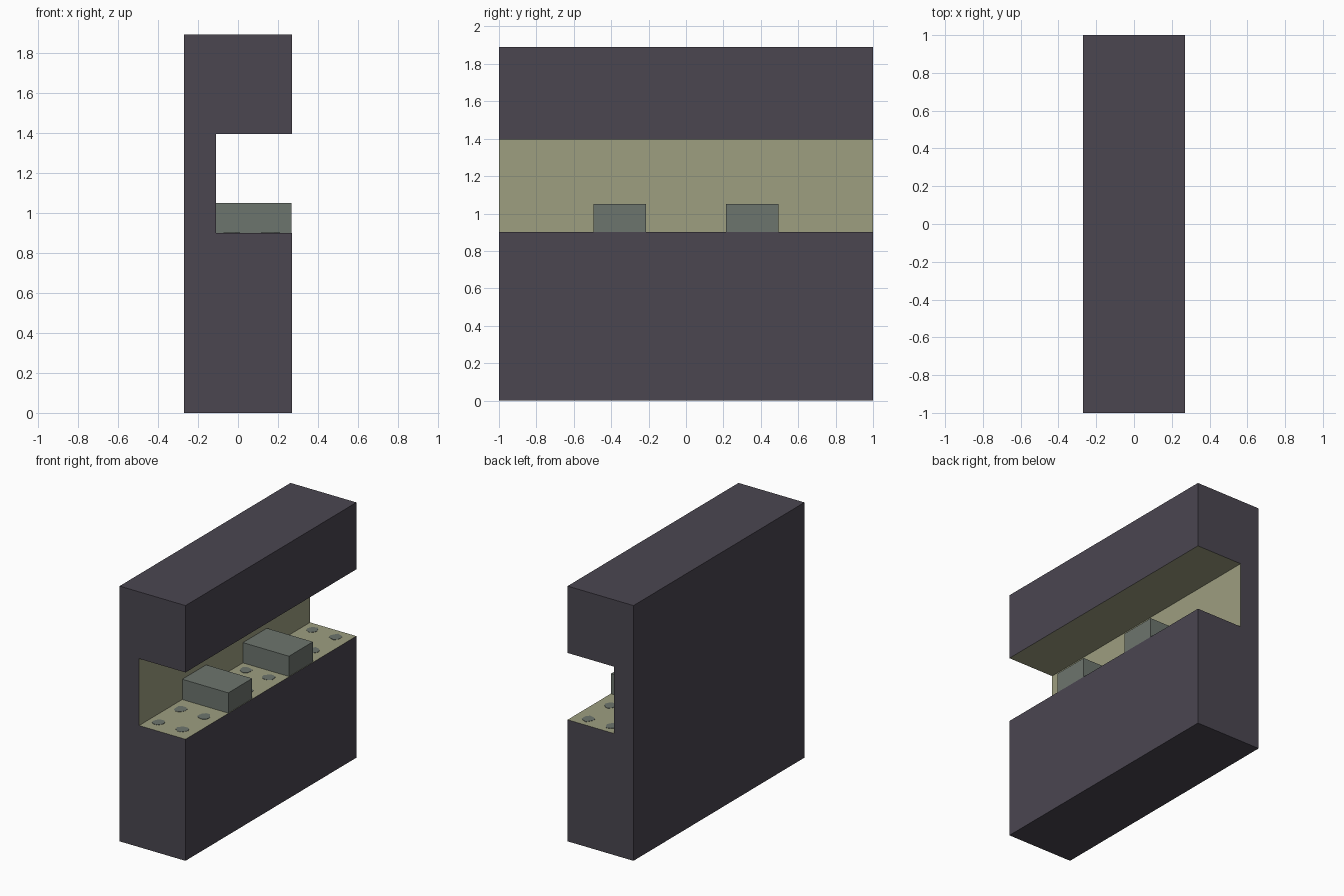
import bpy, bmesh, math, random

if "Cube" in bpy.data.objects:
    bpy.data.objects.remove(bpy.data.objects["Cube"])
random.seed(4)


def mat(name, r, g, b):
    m = bpy.data.materials.new(name)
    m.diffuse_color = (r, g, b, 1)
    m.use_nodes = True
    m.node_tree.nodes["Principled BSDF"].inputs["Base Color"].default_value = m.diffuse_color
    return m


DARK = mat("dark slate", 0.069, 0.061, 0.081)
OLIVE = mat("pale olive", 0.337, 0.342, 0.216)
GREY = mat("grey green", 0.152, 0.178, 0.155)


def prism(name, pts, axis, lo, hi, mats):
    """Extrude a flat outline along y (points are x,z) or z (points are x,y)."""
    put = (lambda p, t: (p[0], t, p[1])) if axis == "y" else (lambda p, t: (p[0], p[1], t))
    bm = bmesh.new()
    a = [bm.verts.new(put(p, lo)) for p in pts]
    b = [bm.verts.new(put(p, hi)) for p in pts]
    bm.faces.new(a)
    bm.faces.new(b[::-1])
    n = len(pts)
    for i in range(n):
        j = (i + 1) % n
        bm.faces.new((a[i], b[i], b[j], a[j]))
    bmesh.ops.recalc_face_normals(bm, faces=bm.faces[:])
    me = bpy.data.meshes.new(name)
    bm.to_mesh(me)
    bm.free()
    for m in mats:
        me.materials.append(m)
    ob = bpy.data.objects.new(name, me)
    bpy.context.collection.objects.link(ob)
    return ob


# Body: C-shaped profile with a slot open to +x
X0, XI, X1 = -0.27, -0.11, 0.27
SHELF, CEIL, TOP = 0.90, 1.395, 1.89
body = prism("body", [(X0, 0), (X1, 0), (X1, SHELF), (XI, SHELF),
                      (XI, CEIL), (X1, CEIL), (X1, TOP), (X0, TOP)],
             "y", -1, 1, [DARK, OLIVE])

# Slot lining: faces lying inside the slot, not the end caps
for f in body.data.polygons:
    c = f.center
    if abs(f.normal.y) < 0.5 and SHELF - 0.01 < c.z < CEIL + 0.01 and c.x > XI - 0.01:
        f.material_index = 1

# Two blocks on the shelf
for side, s in (("front", -1), ("back", 1)):
    y0, y1 = sorted((s * 0.215, s * 0.495))
    prism(side + "_block", [(XI, SHELF), (X1 - 0.003, SHELF),
                            (X1 - 0.003, 1.05), (XI, 1.05)], "y", y0, y1, [GREY])

# Irregular flat spots on the shelf
for y in (-0.88, -0.63, -0.13, 0.13, 0.65, 0.91):
    for x in (-0.03, 0.165):
        pts = []
        for k in range(10):
            t = math.tau * k / 10
            r = 0.046 * random.uniform(0.8, 1.1)
            pts.append((x + r * math.cos(t), y + r * math.sin(t)))
        prism("shelf_spot", pts, "z", SHELF - 0.002, SHELF + 0.002, [GREY])
